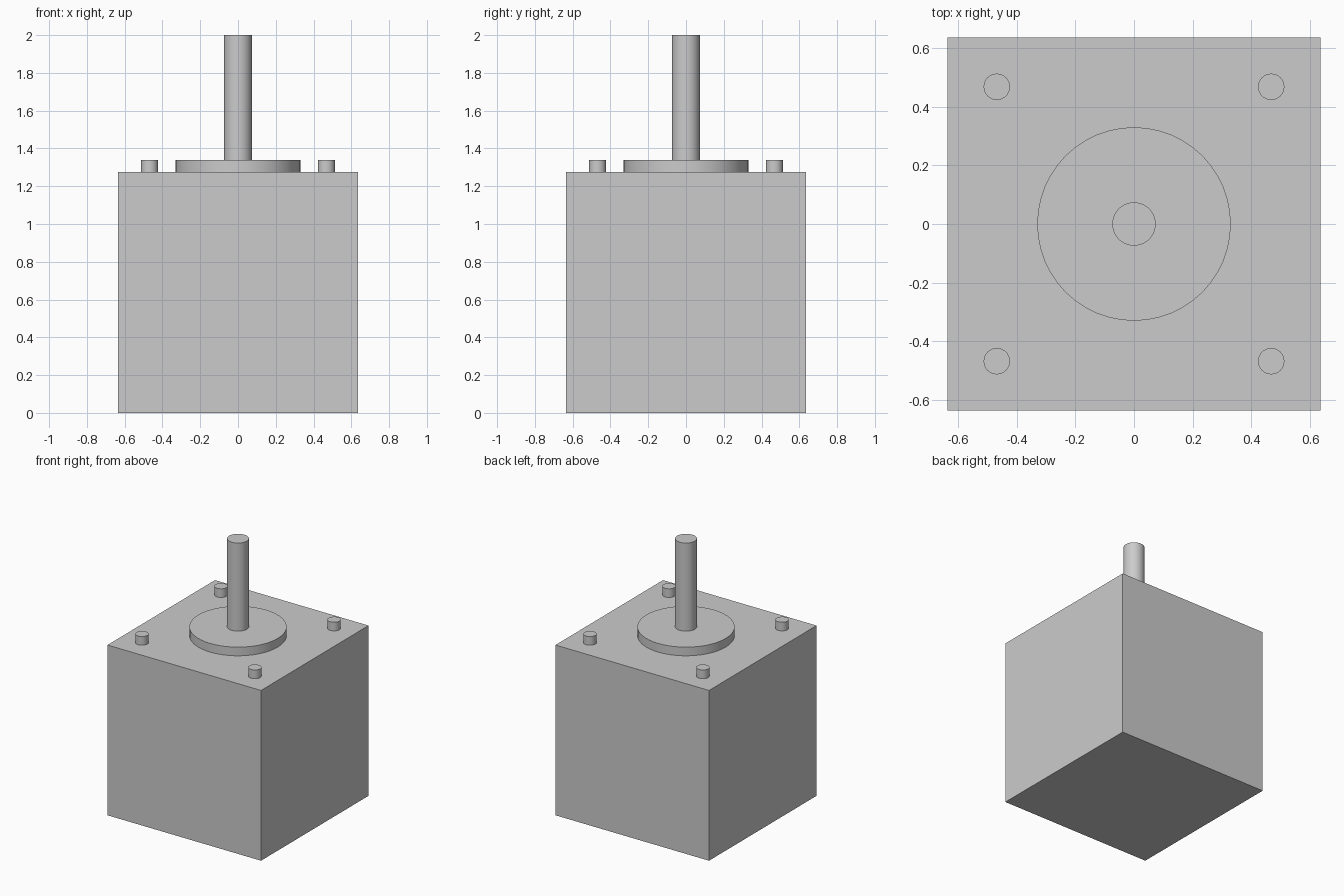
import bpy
import math

cube = bpy.data.objects.get("Cube")
if cube:
    bpy.data.objects.remove(cube, do_unlink=True)

# Single light grey metal
metal = bpy.data.materials.new("light_grey_metal")
metal.use_nodes = True
grey = (0.6, 0.6, 0.6, 1.0)
metal.diffuse_color = grey
metal.node_tree.nodes["Principled BSDF"].inputs["Base Color"].default_value = grey

BODY_WIDTH = 1.272
BODY_TOP = 1.275
FLANGE_TOP = 1.34
SHAFT_TOP = 2.0
PIN_OFFSET = 0.468


def finish(name):
    obj = bpy.context.object
    obj.name = name
    obj.data.materials.append(metal)
    return obj


def cylinder(name, radius, bottom, top, x=0.0, y=0.0, sides=48):
    bpy.ops.mesh.primitive_cylinder_add(
        vertices=sides, radius=radius, depth=top - bottom,
        location=(x, y, (bottom + top) / 2))
    bpy.ops.object.shade_smooth_by_angle(angle=math.radians(30))
    return finish(name)


# Square motor body
bpy.ops.mesh.primitive_cube_add(size=1, location=(0, 0, BODY_TOP / 2))
body = finish("motor_body")
body.scale = (BODY_WIDTH, BODY_WIDTH, BODY_TOP)
bpy.ops.object.transform_apply(location=False, rotation=False, scale=True)

# Raised round flange and drive shaft
cylinder("round_flange", 0.33, BODY_TOP, FLANGE_TOP)
cylinder("drive_shaft", 0.074, FLANGE_TOP, SHAFT_TOP)

# Four mounting pins, one near each corner
for y, depth_name in ((-PIN_OFFSET, "front"), (PIN_OFFSET, "back")):
    for x, side_name in ((-PIN_OFFSET, "right"), (PIN_OFFSET, "left")):
        cylinder(f"mounting_pin_{depth_name}_{side_name}", 0.045,
                 BODY_TOP, FLANGE_TOP, x, y, sides=32)
